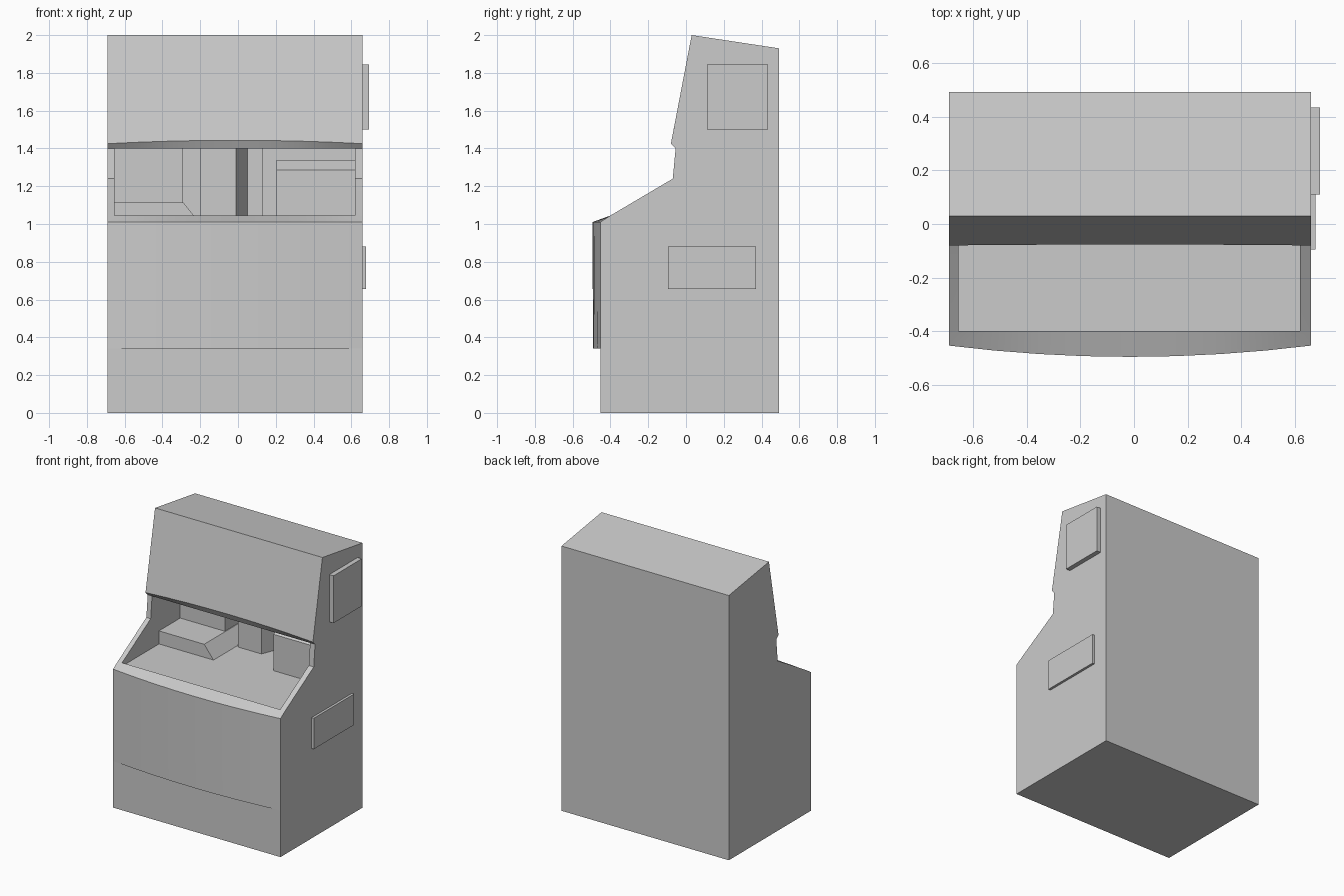
import bpy, bmesh

cube = bpy.data.objects.get("Cube")
if cube:
    bpy.data.objects.remove(cube, do_unlink=True)

# Single plain grey finish
grey = bpy.data.materials.new("plain_grey")
grey.use_nodes = True
colour = (0.6, 0.6, 0.6, 1)
grey.diffuse_color = colour
grey.node_tree.nodes["Principled BSDF"].inputs["Base Color"].default_value = colour

LEFT, RIGHT = -0.69, 0.66            # cabinet sides
IN_LEFT, IN_RIGHT = -0.655, 0.62     # inner walls
FLOOR, CEIL, BACK = 1.02, 1.399, 0.44


def loft(name, rings):
    """Join closed rings of equal length and cap both ends."""
    bm = bmesh.new()
    loops = [[bm.verts.new(p) for p in ring] for ring in rings]
    for a, b in zip(loops, loops[1:]):
        for i in range(len(a)):
            j = (i + 1) % len(a)
            bm.faces.new((a[i], a[j], b[j], b[i]))
    bm.faces.new(loops[0])
    bm.faces.new(loops[-1])
    bmesh.ops.recalc_face_normals(bm, faces=bm.faces)
    mesh = bpy.data.meshes.new(name)
    bm.to_mesh(mesh)
    bm.free()
    mesh.materials.append(grey)
    obj = bpy.data.objects.new(name, mesh)
    bpy.context.collection.objects.link(obj)
    return obj


def prism(name, points, axis, lo, hi):
    """Extrude a 2D outline along the given axis."""
    def place(p, d):
        return tuple(p[:axis]) + (d,) + tuple(p[axis:])
    return loft(name, [[place(p, d) for p in points] for d in (lo, hi)])


def block(name, x0, x1, y0, y1, z0, z1):
    return prism(name, [(x0, y0), (x1, y0), (x1, y1), (x0, y1)], 2, z0, z1)


# Cabinet: side profile lofted across the width, front and lip bowed in the middle
def profile(x):
    t = (2 * x - LEFT - RIGHT) / (RIGHT - LEFT)
    bow = 1.02 - t * t
    front = -0.453 - 0.042 * bow
    lip_z = 1.425 + 0.018 * bow
    lip_y = -0.08 + (lip_z - 1.425) * 0.19
    side = [(-0.453, 0), (-0.453, 0.34), (front + 0.004 * bow, 0.34), (front, 1.01),
            (-0.40, 1.045), (-0.07, 1.24), (-0.055, 1.40), (lip_y, lip_z),
            (0.03, 2.0), (0.492, 1.93), (0.492, 0)]
    return [(x, y, z) for y, z in side]


steps = 8
cabinet = loft("cabinet", [profile(LEFT + (RIGHT - LEFT) * i / steps) for i in range(steps + 1)])

# Recess over the control shelf
cutter = block("recess_cutter", IN_LEFT, IN_RIGHT, -0.40, BACK, FLOOR, CEIL)
cutter.hide_render = True
cut = cabinet.modifiers.new("recess", "BOOLEAN")
cut.operation = "DIFFERENCE"
cut.solver = "EXACT"
cut.object = cutter
bpy.context.view_layer.objects.active = cabinet
cabinet.select_set(True)
bpy.ops.object.modifier_apply(modifier=cut.name)
bpy.data.objects.remove(cutter, do_unlink=True)
bpy.ops.object.shade_smooth_by_angle(angle=0.25)

# Low console with a slanted end
prism("low_console", [(IN_LEFT, FLOOR), (IN_LEFT, 1.115), (-0.29, 1.115), (-0.215, FLOOR)],
      1, 0.025, BACK)

# Blocks standing against the recess back wall
block("rear_left_block", IN_LEFT, -0.295, 0.27, BACK, FLOOR, CEIL)
prism("rear_column", [(-0.2, 0.285), (-0.01, 0.285), (0.05, BACK), (-0.2, BACK)],
      2, FLOOR, CEIL)
block("rear_right_block", 0.13, IN_RIGHT, 0.38, BACK, FLOOR, CEIL)

# Taller console with a sloped top edge
prism("tall_console", [(0.117, FLOOR), (0.117, 1.285), (0.2, 1.34), (BACK, 1.34), (BACK, FLOOR)],
      0, 0.205, IN_RIGHT)

# Raised panels on the side
block("upper_side_panel", RIGHT, 0.694, 0.11, 0.435, 1.50, 1.845)
block("lower_side_panel", RIGHT, 0.678, -0.095, 0.37, 0.655, 0.88)
